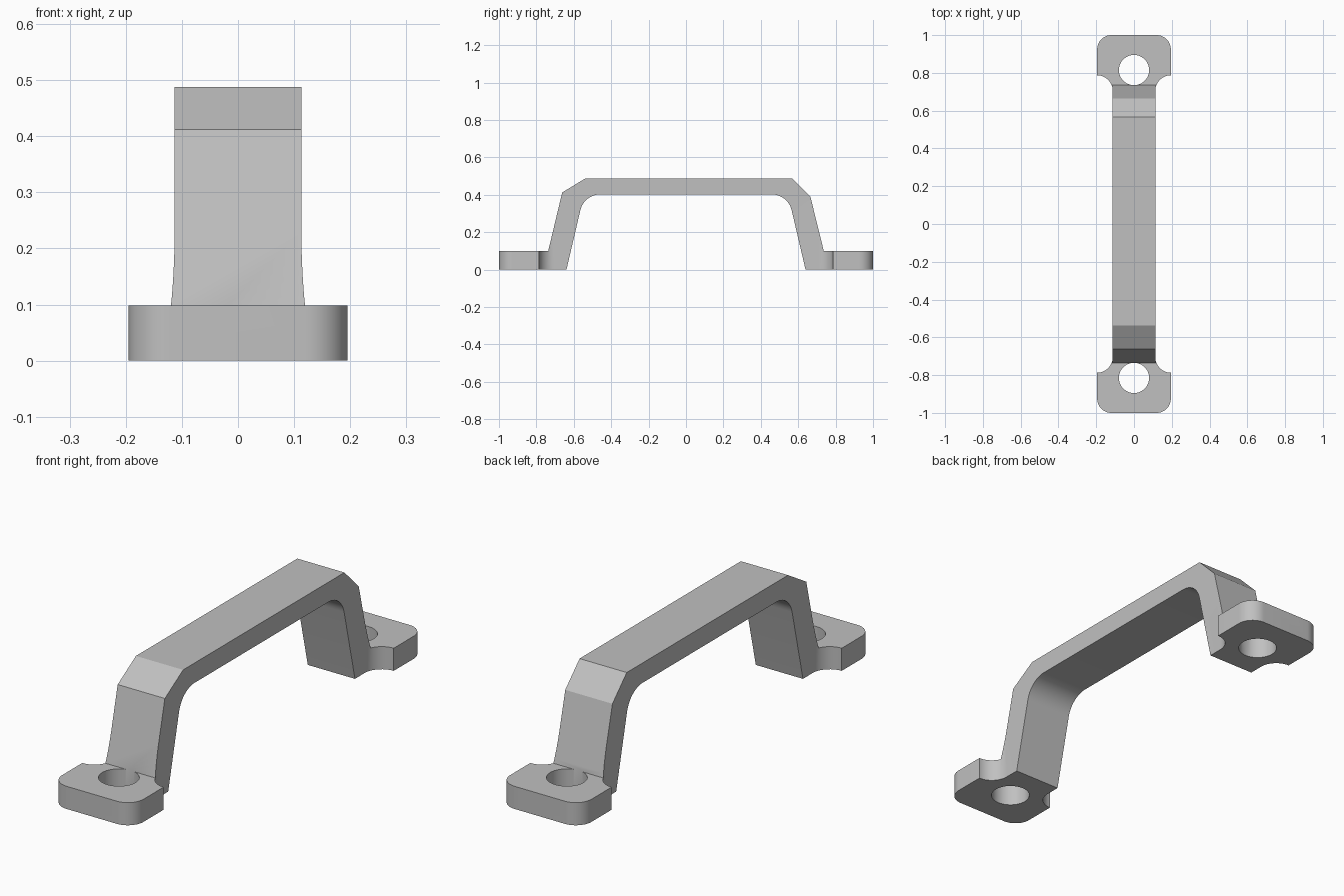
import bpy, bmesh, math
from mathutils import Vector

default = bpy.data.objects.get("Cube")
if default:
    bpy.data.objects.remove(default, do_unlink=True)

metal = bpy.data.materials.new("grey metal")
metal.use_nodes = True
grey = (0.53, 0.53, 0.53, 1)
metal.diffuse_color = grey
metal.node_tree.nodes["Principled BSDF"].inputs["Base Color"].default_value = grey


def rounded(points, steps=14):
    """Turn (a, b, radius) corners into a closed outline with arc fillets."""
    out = []
    for i, (a, b, r) in enumerate(points):
        p = Vector((a, b))
        if r == 0:
            out.append(p)
            continue
        u = (Vector(points[i - 1][:2]) - p).normalized()
        v = (Vector(points[(i + 1) % len(points)][:2]) - p).normalized()
        half = u.angle(v) / 2
        centre = p + (u + v).normalized() * (r / math.sin(half))
        start = p + u * (r / math.tan(half)) - centre
        end = p + v * (r / math.tan(half)) - centre
        sweep = start.angle_signed(end)  # clockwise positive
        for k in range(steps + 1):
            t = -sweep * k / steps
            c, s = math.cos(t), math.sin(t)
            out.append(centre + Vector((start.x * c - start.y * s,
                                        start.x * s + start.y * c)))
    return out


def extrude(name, outline, place, depth):
    """Make a solid from an outline, placed in 3D and pushed along depth."""
    bm = bmesh.new()
    face = bm.faces.new([bm.verts.new(place(p)) for p in outline])
    top = bmesh.ops.extrude_face_region(bm, geom=[face])["geom"]
    bmesh.ops.translate(bm, vec=depth,
                        verts=[e for e in top if isinstance(e, bmesh.types.BMVert)])
    bmesh.ops.remove_doubles(bm, verts=bm.verts, dist=1e-5)
    bmesh.ops.recalc_face_normals(bm, faces=bm.faces)
    mesh = bpy.data.meshes.new(name)
    bm.to_mesh(mesh)
    bm.free()
    mesh.materials.append(metal)
    obj = bpy.data.objects.new(name, mesh)
    bpy.context.collection.objects.link(obj)
    return obj


# Side profile: feet, slanted legs, chamfered grip with rounded inside corners
side = [(-1, 0, 0), (-1, .098, 0), (-.737, .098, 0), (-.662, .412, 0),
        (-.537, .488, 0), (.567, .488, 0), (.665, .39, 0), (.737, .098, 0),
        (1, .098, 0), (1, 0, 0), (.639, 0, 0), (.545, .402, .11),
        (-.545, .402, .11), (-.639, 0, 0)]
handle = extrude("pull_handle", rounded(side),
                 lambda p: (-.3, p.x, p.y), (.6, 0, 0))

# Plan outline: wide feet with rounded corners, filleted into a narrow grip
w, grip, end, shoulder = .195, .113, 1.0, .787
corner = [(w, end, .075), (w, shoulder, 0), (grip, shoulder, w - grip - .0005)]
quarter = corner + [(x, -y, r) for x, y, r in reversed(corner)]
plan = quarter + [(-x, y, r) for x, y, r in reversed(quarter)]
cutters = [("INTERSECT", extrude("plan_cutter", rounded(plan),
                                 lambda p: (p.x, p.y, -.1), (0, 0, .8)))]

# Screw holes
for label, y in (("front", -.815), ("back", .815)):
    ring = [Vector((.08 * math.cos(a), y + .08 * math.sin(a)))
            for a in (math.tau * k / 64 for k in range(64))]
    cutters.append(("DIFFERENCE", extrude(label + "_hole_cutter", ring,
                                          lambda p: (p.x, p.y, -.1), (0, 0, .3))))

bpy.context.view_layer.objects.active = handle
handle.select_set(True)
for operation, cutter in cutters:
    mod = handle.modifiers.new(cutter.name, "BOOLEAN")
    mod.operation, mod.object, mod.solver = operation, cutter, "EXACT"
    bpy.ops.object.modifier_apply(modifier=mod.name)
    bpy.data.objects.remove(cutter, do_unlink=True)

bpy.ops.object.shade_smooth_by_angle(angle=math.radians(20))
